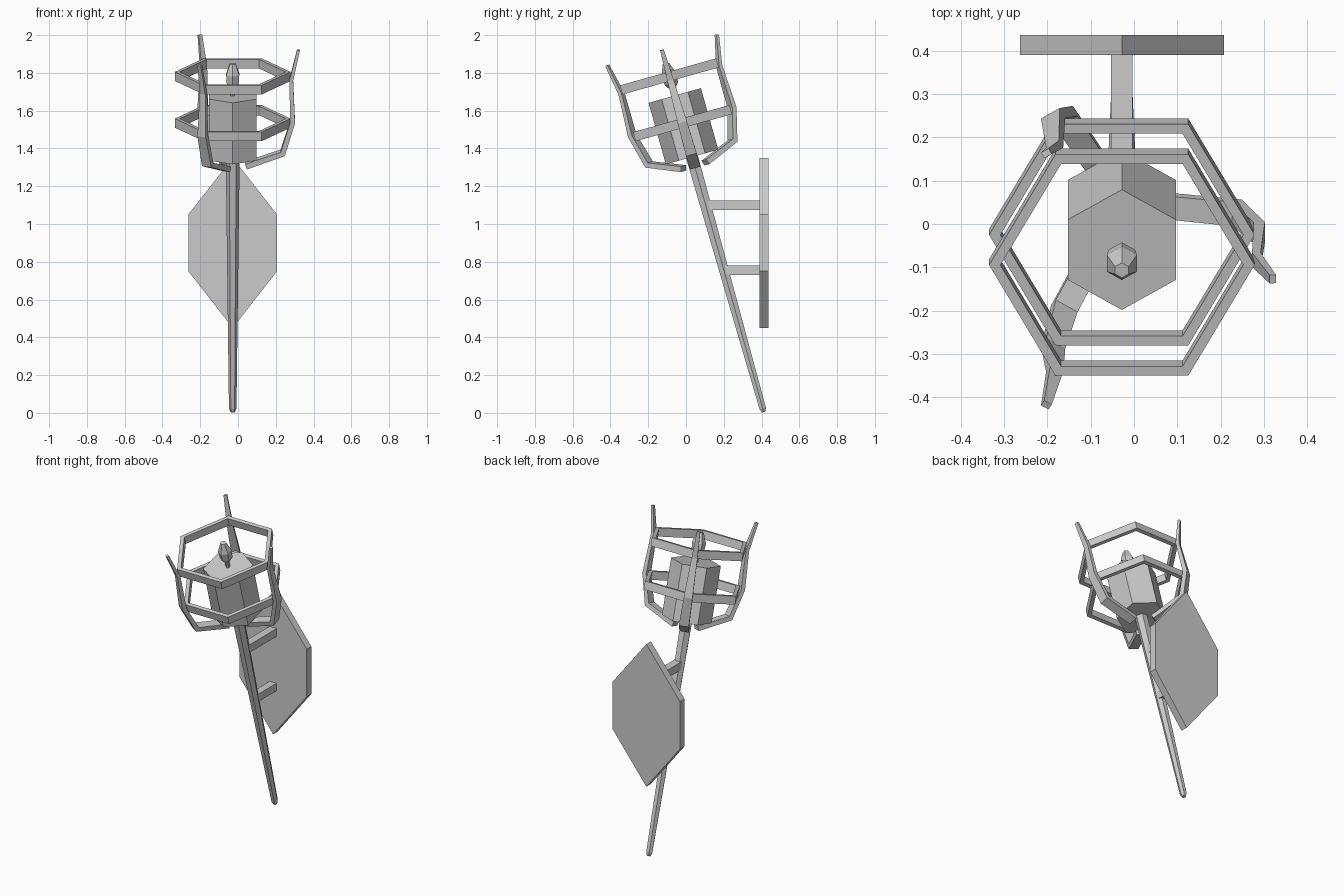
import bpy
from math import sin, cos, pi, radians
from mathutils import Vector, Matrix

if "Cube" in bpy.data.objects:
    bpy.data.objects.remove(bpy.data.objects["Cube"])

CX = -0.028
# Torch frame: origin at the pole foot, local z runs up the tilted pole
TORCH = Matrix.Translation((CX, 0.41, 0.01)) @ Matrix.Rotation(radians(15.7), 4, 'X')


def loft(name, rings, matrix=Matrix.Identity(4), closed=False):
    """Skin a list of equal-length vertex loops, capped or joined end to end."""
    n, m = len(rings[0]), len(rings)
    verts = [p for r in rings for p in r]
    faces = []
    for i in range(m if closed else m - 1):
        a, b = i * n, (i + 1) % m * n
        faces += [(a + j, a + (j + 1) % n, b + (j + 1) % n, b + j) for j in range(n)]
    if not closed:
        faces += [tuple(reversed(range(n))), tuple(range((m - 1) * n, m * n))]
    mesh = bpy.data.meshes.new(name)
    mesh.from_pydata(verts, [], faces)
    obj = bpy.data.objects.new(name, mesh)
    obj.matrix_world = matrix
    bpy.context.collection.objects.link(obj)
    bpy.context.view_layer.objects.active = obj
    obj.select_set(True)
    bpy.ops.object.mode_set(mode='EDIT')
    bpy.ops.mesh.select_all(action='SELECT')
    bpy.ops.mesh.normals_make_consistent(inside=False)
    bpy.ops.object.mode_set(mode='OBJECT')
    obj.select_set(False)
    return obj


def circle(r, z, sides=6, start=0.0):
    return [(r * cos(start + 2 * pi * i / sides), r * sin(start + 2 * pi * i / sides), z)
            for i in range(sides)]


def turned(name, profile, start=0.0):
    return loft(name, [circle(r, z, 6, start) for r, z in profile], TORCH)


# Pole, fuel cup and small flame
turned("pole", [(0.012, -0.006), (0.02, 0.015), (0.037, 1.41)])
turned("cup", [(0.144, 1.397), (0.144, 1.735)], pi / 6)
turned("flame", [(0.012, 1.73), (0.014, 1.77), (0.036, 1.80), (0.04, 1.85), (0.018, 1.91)], pi / 6)

# Hexagonal cage hoops, mitred at the corners
for name, w in (("lower_hoop", 1.583), ("upper_hoop", 1.84)):
    section = [(0.306, -0.025), (0.306, 0.025), (0.28, 0.025), (0.28, -0.025)]
    rings = [[(r * cos(a), r * sin(a), w + h) for r, h in section]
             for a in (i * pi / 3 for i in range(6))]
    loft(name, rings, TORCH, closed=True)

# Three bent cage prongs: radius, height, width, thickness
path = [(0.07, 1.35, 0.055, 0.03), (0.265, 1.42, 0.058, 0.03), (0.317, 1.59, 0.05, 0.026),
        (0.31, 1.82, 0.034, 0.02), (0.348, 1.985, 0.02, 0.015)]
rings = []
for i, (r, z, wid, th) in enumerate(path):
    here = Vector((r, z))
    before = Vector(path[max(i - 1, 0)][:2])
    after = Vector(path[min(i + 1, len(path) - 1)][:2])
    t = ((here - before).normalized() + (after - here).normalized()).normalized()
    nx, nz = t.y * th / 2, -t.x * th / 2
    rings.append([(r + nx, -wid / 2, z + nz), (r + nx, wid / 2, z + nz),
                  (r - nx, wid / 2, z - nz), (r - nx, -wid / 2, z - nz)])
for k in range(3):
    loft(f"prong_{k + 1}", rings, TORCH @ Matrix.Rotation(k * 2 * pi / 3, 4, 'Z'))

# Wall plate
outline = [(0, 0.45), (0.235, 0.75), (0.235, 1.05), (0, 1.35), (-0.235, 1.05), (-0.235, 0.75)]
loft("wall_plate", [[(CX + x, y, z) for x, z in outline] for y in (0.39, 0.436)])

# Struts joining the pole to the wall plate
for name, y0, z, half in (("upper_strut", 0.11, 1.10, 0.025), ("lower_strut", 0.20, 0.755, 0.024)):
    square = [(-half, -half), (half, -half), (half, half), (-half, half)]
    loft(name, [[(CX + x, y, z + h) for x, h in square] for y in (y0, 0.40)])
